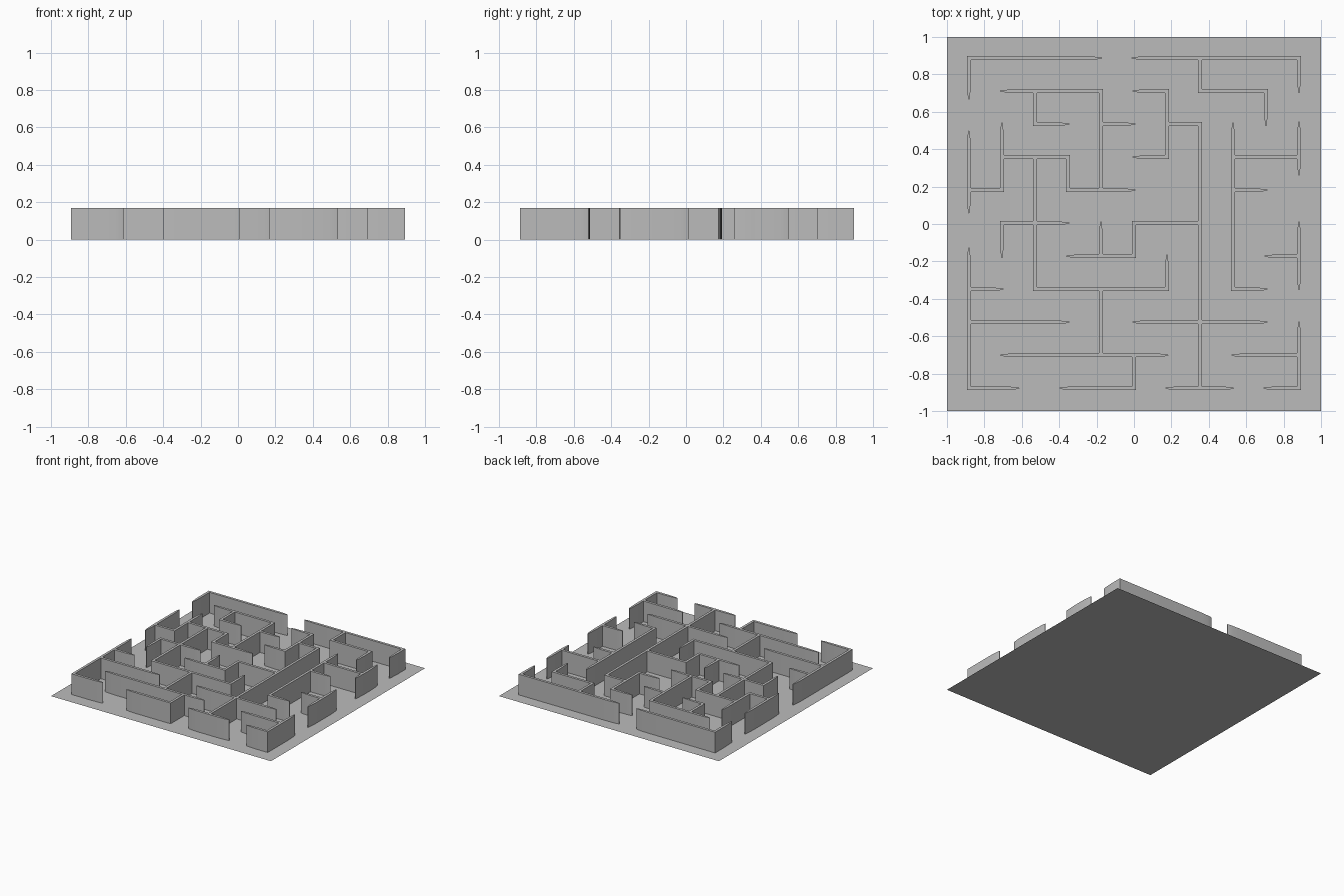
import bpy
import bmesh
import math

cube = bpy.data.objects.get("Cube")
if cube:
    bpy.data.objects.remove(cube)

PITCH = 0.1765      # spacing of the maze grid
EDGE = 0.883        # outermost grid line
HEIGHT = 0.17
HALF = 0.0105       # half of the wall thickness
OVERSHOOT = 0.05    # free ends run slightly past the grid point
# Rounded blade at a free end: distance from the tip, half width
TIP = [(0, 0.002), (0.012, 0.005), (0.045, 0.008), (0.1, HALF)]

# Inner walls: one string per grid line, one character per cell
ROWS = ["",
        ".###.#.##.",
        "..#.#.#...",
        ".##..#..##",
        "#..##...#.",
        ".##..##...",
        "...##....#",
        "#.####..#.",
        "###..####.",
        ".#####..##"]
COLUMNS = ["",
           "..##.#....",
           ".#.####...",
           "...#......",
           ".###.#.##.",
           ".....#...#",
           ".##...#...",
           "#.########",
           "..#####...",
           ".#........"]
# Border walls with gaps: (start, end) along each side
BORDER = {("row", 0): [(0, 4.03), (4.92, 10)],
          ("row", 10): [(0, 1.53), (2.74, 5), (5.95, 8.03), (8.92, 10)],
          ("column", 0): [(0, 1.26), (2.2, 4.7), (5.74, 10)],
          ("column", 10): [(0, 1.05), (1.92, 3.55), (4.95, 7.03), (7.98, 10)]}

grey = bpy.data.materials.new("grey")
grey.use_nodes = True
grey.diffuse_color = (0.5, 0.5, 0.5, 1)
grey.node_tree.nodes["Principled BSDF"].inputs["Base Color"].default_value = (0.5, 0.5, 0.5, 1)


def finish(name, bm):
    bmesh.ops.recalc_face_normals(bm, faces=bm.faces)
    mesh = bpy.data.meshes.new(name)
    bm.to_mesh(mesh)
    bm.free()
    mesh.materials.append(grey)
    obj = bpy.data.objects.new(name, mesh)
    bpy.context.collection.objects.link(obj)
    return obj


def runs(text):
    """Start and end of every unbroken stretch of wall."""
    start = None
    for i, c in enumerate(text + "."):
        if c == "#" and start is None:
            start = i
        elif c != "#" and start is not None:
            yield start, i
            start = None


def on_grid(kind, line, t):
    x, y = (t, line) if kind == "row" else (line, t)
    return -EDGE + PITCH * x, EDGE + 0.004 - PITCH * y


def touches(kind, line, t, walls):
    """True if a wall of the other direction meets this end."""
    return any(k != kind and l == t and a <= line <= b for k, l, a, b in walls)


def end_profile(free):
    return TIP if free else [(-HALF, HALF)]


def add_wall(bm, kind, line, a, b, free_a, free_b):
    # Ribs along the wall, tapered wherever an end is free
    length = (b - a) * PITCH
    ribs = list(end_profile(free_a))
    ribs += [(length - d, w) for d, w in reversed(end_profile(free_b))]
    outline = ribs + [(d, -w) for d, w in reversed(ribs)]
    points = []
    for d, w in outline:
        x, y = on_grid(kind, line, a + d / PITCH)
        points.append((x, y + w) if kind == "row" else (x + w, y))
    low = [bm.verts.new((x, y, 0)) for x, y in points]
    top = [bm.verts.new((x, y, HEIGHT)) for x, y in points]
    bm.faces.new(top)
    n = len(points)
    for i in range(n):
        j = (i + 1) % n
        bm.faces.new((low[i], low[j], top[j], top[i]))


# Floor sheet
bm = bmesh.new()
bmesh.ops.create_grid(bm, x_segments=1, y_segments=1, size=1)
finish("floor", bm)

# Collect all walls
inner = [("row", i, a, b) for i, s in enumerate(ROWS) for a, b in runs(s)]
inner += [("column", i, a, b) for i, s in enumerate(COLUMNS) for a, b in runs(s)]
border = [(k, l, a, b) for (k, l), spans in BORDER.items() for a, b in spans]
walls = inner + border

for name, group in (("inner_walls", inner), ("border_walls", border)):
    bm = bmesh.new()
    for kind, line, a, b in group:
        free_a = not touches(kind, line, a, walls)
        free_b = not touches(kind, line, b, walls)
        if group is inner:
            a -= OVERSHOOT * free_a
            b += OVERSHOOT * free_b
        add_wall(bm, kind, line, a, b, free_a, free_b)
    obj = finish(name, bm)
    bpy.ops.object.select_all(action="DESELECT")
    obj.select_set(True)
    bpy.context.view_layer.objects.active = obj
    bpy.ops.object.shade_smooth_by_angle(angle=math.radians(30))
